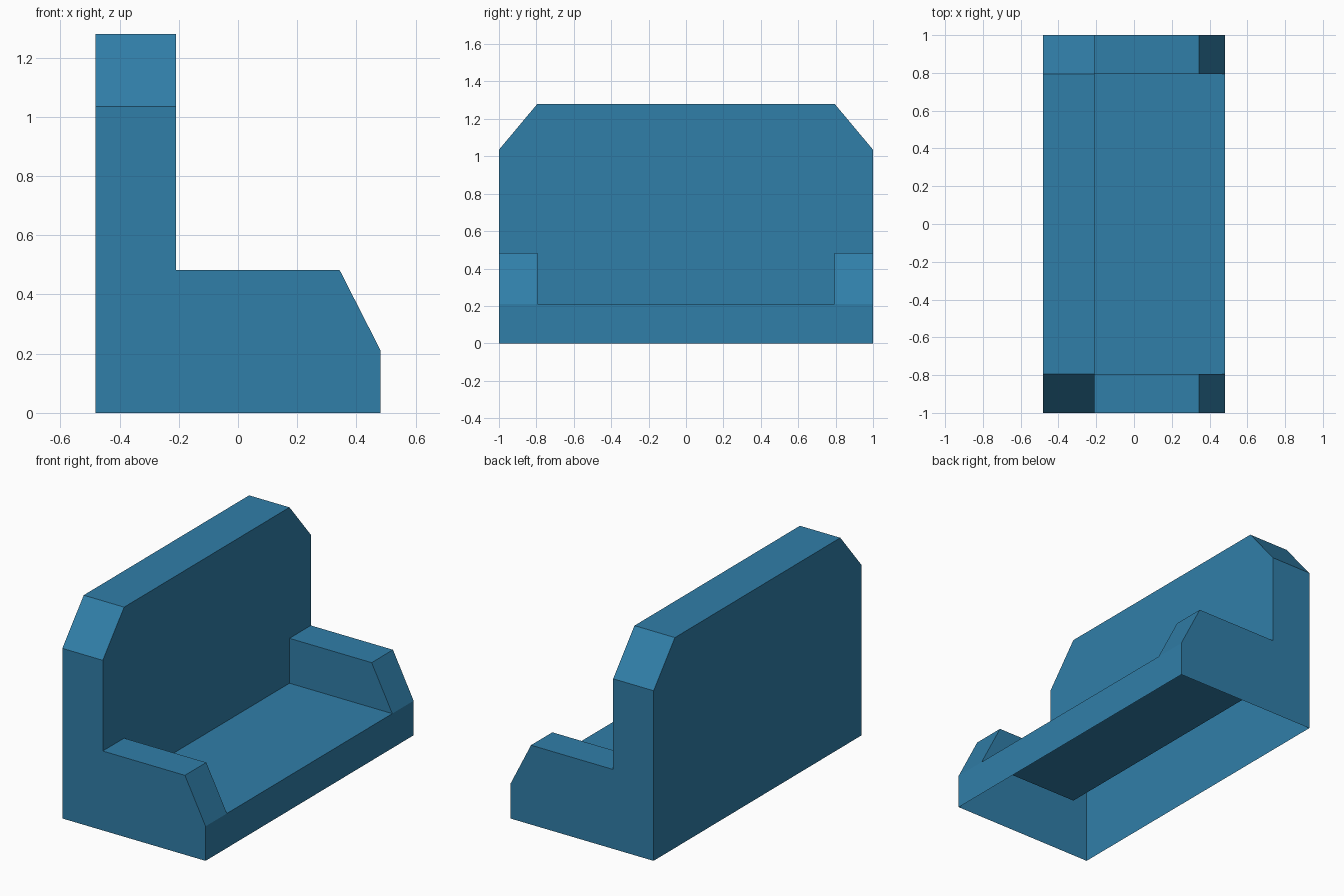
import bpy
import bmesh
from mathutils import Vector

cube = bpy.data.objects.get("Cube")
if cube:
    bpy.data.objects.remove(cube, do_unlink=True)

blue = bpy.data.materials.new("bench_blue")
blue.use_nodes = True
colour = (0.030, 0.210, 0.395, 1)
blue.diffuse_color = colour
blue.node_tree.nodes["Principled BSDF"].inputs["Base Color"].default_value = colour

# Main dimensions
DEPTH, WIDTH, HEIGHT = 0.482, 1.0, 1.28
BACK_X = -0.21            # front plane of the backrest
ARM_Y = 0.795             # inner plane of the arms and start of the top corners
SEAT_Z, ARM_Z = 0.21, 0.483
SHOULDER_Z, ARM_FRONT_X = 1.035, 0.343


def build(name, panels, inside):
    """Make an open shell from flat panels, all facing away from a point inside."""
    bm = bmesh.new()
    for panel in panels:
        face = bm.faces.new([bm.verts.new(p) for p in panel])
        face.normal_update()
        if face.normal.dot(face.verts[0].co - Vector(inside)) < 0:
            face.normal_flip()
    bmesh.ops.remove_doubles(bm, verts=bm.verts, dist=0.0001)
    mesh = bpy.data.meshes.new(name)
    bm.to_mesh(mesh)
    bm.free()
    mesh.materials.append(blue)
    obj = bpy.data.objects.new(name, mesh)
    bpy.context.collection.objects.link(obj)


def strips(path, place, start, end):
    """Sweep an open path between two planes."""
    return [[place(a, start), place(b, start), place(b, end), place(a, end)]
            for a, b in zip(path, path[1:])]


def on_x(p, x):
    return (x, p[0], p[1])


def on_y(p, y):
    return (p[0], y, p[1])


# Backrest: clipped corners, open underneath, front panel stops at arms and seat
crown = [(-WIDTH, SHOULDER_Z), (-ARM_Y, HEIGHT), (ARM_Y, HEIGHT), (WIDTH, SHOULDER_Z)]
rear = [(-WIDTH, 0)] + crown + [(WIDTH, 0)]
front = crown + [(WIDTH, ARM_Z), (ARM_Y, ARM_Z), (ARM_Y, SEAT_Z),
                 (-ARM_Y, SEAT_Z), (-ARM_Y, ARM_Z), (-WIDTH, ARM_Z)]
panels = strips(rear, on_x, -DEPTH, BACK_X)
panels += [[on_x(p, -DEPTH) for p in rear], [on_x(p, BACK_X) for p in front]]
build("backrest", panels, ((BACK_X - DEPTH) / 2, 0, 0.6))

# Arms: sloped fronts, hollow underneath
arm_top = [(BACK_X, ARM_Z), (ARM_FRONT_X, ARM_Z), (DEPTH, SEAT_Z)]
for side, name in ((1, "left_arm"), (-1, "right_arm")):
    panels = strips(arm_top, on_y, side * ARM_Y, side * WIDTH)
    panels.append([on_y(p, side * WIDTH) for p in arm_top + [(DEPTH, 0), (BACK_X, 0)]])
    panels.append([on_y(p, side * ARM_Y) for p in arm_top + [(BACK_X, SEAT_Z)]])
    build(name, panels, (0, side * 0.9, 0.15))

# Seat and the board below its front edge
build("seat", strips([(BACK_X, SEAT_Z), (DEPTH, SEAT_Z)], on_y, -ARM_Y, ARM_Y), (0, 0, 0))
build("front_board", strips([(-WIDTH, 0), (WIDTH, 0)],
                            lambda p, z: (DEPTH, p[0], z), 0, SEAT_Z), (0, 0, 0))
